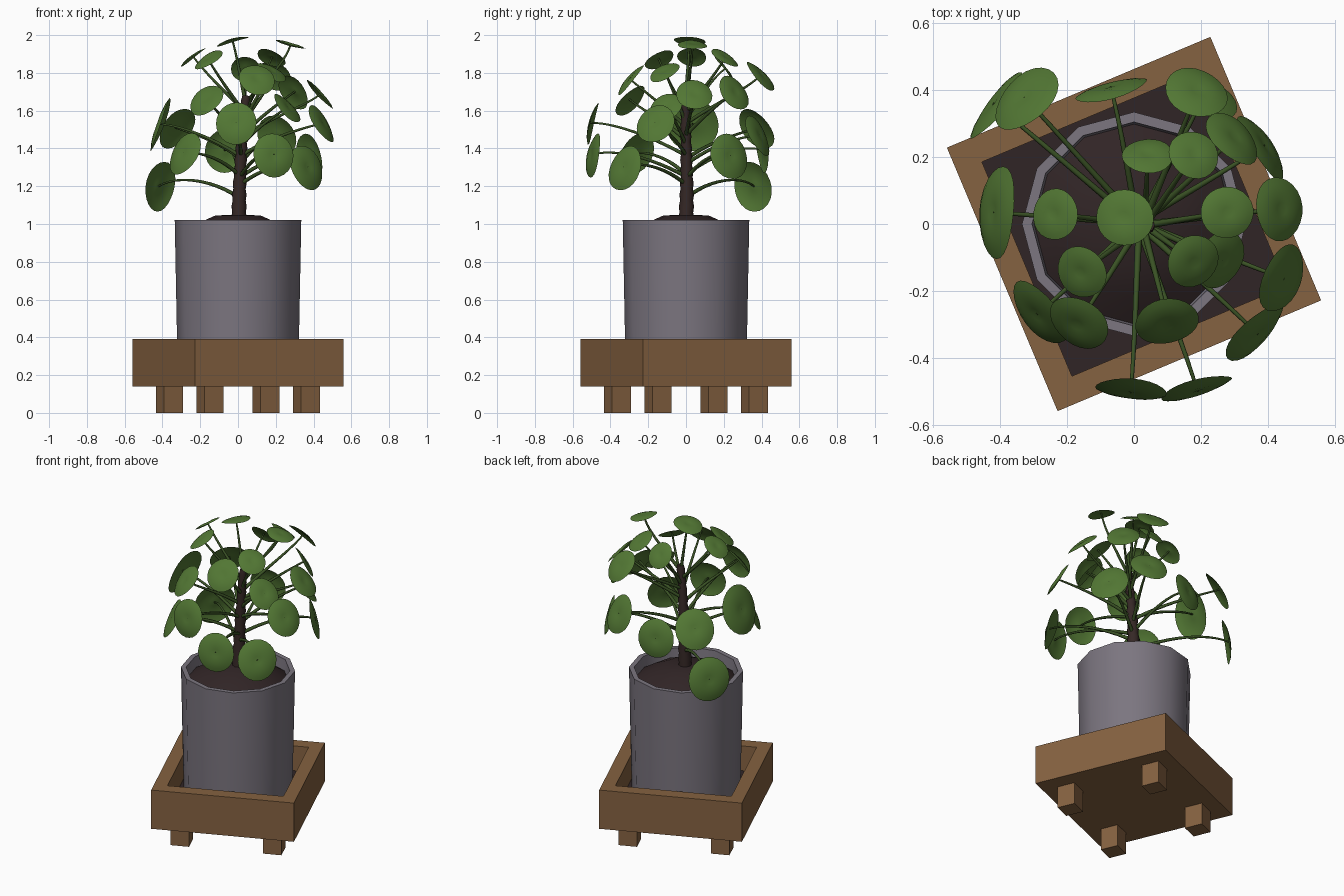
import bpy, bmesh, math
from mathutils import Vector, Matrix

if "Cube" in bpy.data.objects:
    bpy.data.objects.remove(bpy.data.objects["Cube"])

ROT = math.radians(22.8)


def mat(name, rgb):
    m = bpy.data.materials.new(name)
    m.diffuse_color = (*rgb, 1)
    m.use_nodes = True
    m.node_tree.nodes["Principled BSDF"].inputs["Base Color"].default_value = m.diffuse_color
    return m


WOOD = mat("wood", (0.235, 0.122, 0.052))
POT = mat("grey pot", (0.20, 0.18, 0.215))
SOIL = mat("soil", (0.030, 0.018, 0.019))
BARK = mat("bark", (0.036, 0.021, 0.019))
LEAF = mat("leaf green", (0.085, 0.185, 0.034))
STEM = mat("stem green", (0.042, 0.085, 0.018))


def finish(bm, name, material, smooth=None):
    me = bpy.data.meshes.new(name)
    bm.to_mesh(me)
    bm.free()
    ob = bpy.data.objects.new(name, me)
    bpy.context.collection.objects.link(ob)
    me.materials.append(material)
    if smooth:
        bpy.ops.object.select_all(action='DESELECT')
        ob.select_set(True)
        bpy.context.view_layer.objects.active = ob
        bpy.ops.object.shade_smooth_by_angle(angle=math.radians(smooth))
    return ob


def box(name, cx, cy, z0, z1, sx, sy, material):
    """Box in the planter's turned frame."""
    bm = bmesh.new()
    m = (Matrix.Rotation(ROT, 4, 'Z') @ Matrix.Translation((cx, cy, (z0 + z1) / 2))
         @ Matrix.Diagonal((sx, sy, z1 - z0, 1)))
    bmesh.ops.create_cube(bm, size=1, matrix=m)
    return finish(bm, name, material)


def lathe(name, profile, sides, material, smooth, closed_bottom=True):
    bm = bmesh.new()
    rings = []
    for r, z in profile:
        if r == 0:
            rings.append([bm.verts.new((0, 0, z))] * sides)
        else:
            rings.append([bm.verts.new((r * math.cos(2 * math.pi * i / sides),
                                        r * math.sin(2 * math.pi * i / sides), z))
                          for i in range(sides)])
    for a, b in zip(rings, rings[1:]):
        for i in range(sides):
            j = (i + 1) % sides
            quad = list(dict.fromkeys([a[i], a[j], b[j], b[i]]))
            bm.faces.new(quad)
    if closed_bottom:
        bm.faces.new(rings[0][::-1])
    return finish(bm, name, material, smooth)


def tubes(name, paths, material, sides_res):
    """Bevelled curve holding several paths of (point, radius), turned into a mesh."""
    cu = bpy.data.curves.new(name, 'CURVE')
    cu.dimensions = '3D'
    cu.bevel_depth = 1
    cu.bevel_resolution = sides_res
    cu.use_fill_caps = True
    for path in paths:
        sp = cu.splines.new('POLY')
        sp.points.add(len(path) - 1)
        for p, (co, r) in zip(sp.points, path):
            p.co = (*co, 1)
            p.radius = r
        sp.use_smooth = True
    cu.materials.append(material)
    ob = bpy.data.objects.new(name, cu)
    bpy.context.collection.objects.link(ob)
    bpy.ops.object.select_all(action='DESELECT')
    ob.select_set(True)
    bpy.context.view_layer.objects.active = ob
    bpy.ops.object.convert(target='MESH')


# Wooden planter: floor, four walls, four feet, dark lining
H, T = 0.4275, 0.08
box("planter_floor", 0, 0, 0.14, 0.20, 2 * H, 2 * H, WOOD)
for s, side in ((-1, "a"), (1, "b")):
    box("planter_long_wall_" + side, 0, s * (H - T / 2), 0.14, 0.39, 2 * H, T, WOOD)
    box("planter_short_wall_" + side, s * (H - T / 2), 0, 0.14, 0.39, T, 2 * (H - T), WOOD)
    for t in (-1, 1):
        box("foot", s * 0.277, t * 0.277, 0, 0.14, 0.11, 0.11, WOOD)
box("planter_soil", 0, 0, 0.20, 0.23, 2 * (H - T), 2 * (H - T), SOIL)

# Pot and the soil mound in it
lathe("pot", [(0.318, 0.2), (0.323, 0.4), (0.335, 1.02), (0.305, 1.02), (0.296, 0.92)],
      12, POT, 40)
lathe("pot_soil", [(0.30, 0.95), (0.22, 1.0), (0.12, 1.045), (0, 1.05)],
      12, SOIL, 40, False)


# Trunk: leaning, with knobbly rings
def trunk_at(z):
    t = (z - 1.0) / 0.68
    return Vector((0.005 + 0.038 * t * t, 0.004 * math.sin(5 * t), z))


N = 22
tubes("trunk", [[(trunk_at(1.0 + 0.68 * i / N),
                  0.040 - 0.019 * i / N + (0.003 if i % 2 else -0.002))
                 for i in range(N + 1)]], BARK, 2)

# Leaves: x, y, z, radius, upward tilt in degrees
LEAVES = [
    (-.03, .02, 1.975, .087, 74), (-.24, .03, 1.89, .08, 54), (-.16, -.145, 1.875, .083, 54),
    (.28, .035, 1.955, .08, 74), (.18, .21, 1.885, .08, 55), (.04, .21, 1.825, .08, 38),
    (.10, -.30, 1.77, .10, 40), (.18, -.115, 1.81, .085, 55), (.265, -.11, 1.62, .095, 40),
    (.44, .045, 1.69, .10, 42), (.45, -.165, 1.535, .11, 30), (.37, -.33, 1.30, .12, 18),
    (.19, -.50, 1.365, .115, 10), (-.01, -.505, 1.535, .112, 14), (-.17, -.30, 1.66, .10, 40),
    (-.29, -.27, 1.375, .118, 25), (-.42, .035, 1.53, .145, 20), (-.33, .38, 1.51, .12, 32),
    (-.42, .36, 1.20, .13, 10), (-.07, .41, 1.39, .115, 10), (.19, .40, 1.79, .10, 42),
    (.30, .26, 1.70, .10, 30), (.39, .235, 1.36, .12, 14), (.21, .39, 1.47, .115, 25),
]
stems = []
for k, (x, y, z, r, el) in enumerate(LEAVES):
    c = Vector((x, y, z))
    az, el = math.atan2(y, x - 0.04), math.radians(el)
    n = Vector((math.cos(el) * math.cos(az), math.cos(el) * math.sin(az), math.sin(el)))
    u = Vector((-math.sin(az), math.cos(az), 0))
    v = n.cross(u)
    # gently domed round blade with a dimple at the stalk
    bm = bmesh.new()
    seg, prev = 24, None
    hub = bm.verts.new(c)
    for q in (0.2, 0.5, 0.8, 1.0):
        ring = []
        for i in range(seg):
            a = 2 * math.pi * i / seg
            lift = r * (0.05 * math.sin(math.pi * q) - 0.10 * q ** 3
                        + 0.04 * q * q * math.cos(2 * a + k))
            ring.append(bm.verts.new(c + u * (r * q * 0.96 * math.cos(a))
                                     + v * (r * q * 1.03 * math.sin(a)) + n * lift))
        for i in range(seg):
            j = (i + 1) % seg
            if prev:
                bm.faces.new((prev[i], ring[i], ring[j], prev[j]))
            else:
                bm.faces.new((hub, ring[i], ring[j]))
        prev = ring
    finish(bm, "leaf", LEAF, 60)
    # stalk: arches out of the trunk and meets the blade from behind
    z0 = 1.14 + (z - 1.2) * 0.66
    p0 = trunk_at(z0)
    low = max(0, min(1, (1.75 - z) / 0.5))
    p1 = p0 + Vector((x - p0.x, y - p0.y, 0)) * 0.35 + Vector((0, 0, 0.10))
    p2 = c - n * 0.12 + Vector((0, 0, 0.08 * low))
    path = []
    for i in range(13):
        t = i / 12
        s = 1 - t
        path.append((p0 * s ** 3 + p1 * 3 * s * s * t + p2 * 3 * s * t * t + c * t ** 3,
                     0.011 - 0.006 * t))
    stems.append(path)
tubes("leaf_stalks", stems, STEM, 1)
